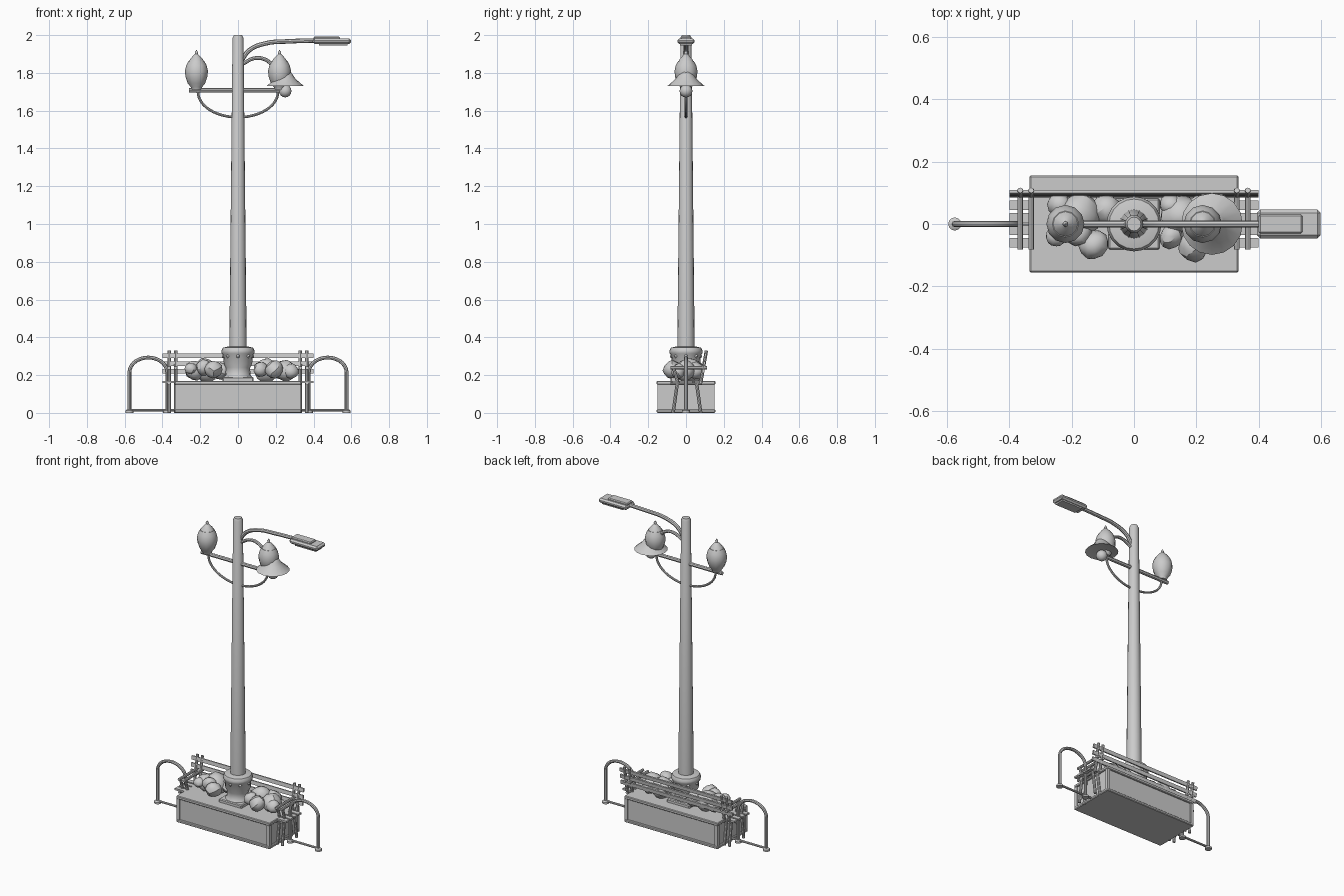
import bpy, math, random
from mathutils import Vector

if "Cube" in bpy.data.objects:
    bpy.data.objects.remove(bpy.data.objects["Cube"])

random.seed(4)


def finish(o, name, angle=40):
    o.name = name
    bpy.ops.object.select_all(action='DESELECT')
    o.select_set(True)
    bpy.context.view_layer.objects.active = o
    if angle:
        bpy.ops.object.shade_smooth_by_angle(angle=math.radians(angle))
    return o


def box(name, x, y, z, bevel=0.0):
    """Box from (min, max) ranges."""
    bpy.ops.mesh.primitive_cube_add(size=1)
    o = bpy.context.object
    o.location = [(r[0] + r[1]) / 2 for r in (x, y, z)]
    o.scale = [r[1] - r[0] for r in (x, y, z)]
    bpy.ops.object.transform_apply(location=False, rotation=False, scale=True)
    if bevel:
        m = o.modifiers.new("bevel", 'BEVEL')
        m.width, m.segments = bevel, 1
    o.name = name
    return o


def lathe(name, profile, at=(0, 0), n=16):
    """Solid of revolution from (radius, z) points."""
    verts, faces = [], []
    for r, z in profile:
        for i in range(n):
            a = math.tau * i / n
            verts.append((r * math.cos(a), r * math.sin(a), z))
    for k in range(len(profile) - 1):
        for i in range(n):
            j = (i + 1) % n
            faces.append((k * n + i, k * n + j, (k + 1) * n + j, (k + 1) * n + i))
    faces.append(tuple(reversed(range(n))))
    faces.append(tuple(range((len(profile) - 1) * n, len(profile) * n)))
    me = bpy.data.meshes.new(name)
    me.from_pydata(verts, [], faces)
    o = bpy.data.objects.new(name, me)
    o.location = (at[0], at[1], 0)
    bpy.context.collection.objects.link(o)
    return finish(o, name)


def tube(name, pts, r, smooth=False):
    """Round pipe along points."""
    cu = bpy.data.curves.new(name, 'CURVE')
    cu.dimensions = '3D'
    cu.bevel_depth, cu.bevel_resolution, cu.use_fill_caps = r, 2, True
    if smooth:
        s = cu.splines.new('BEZIER')
        s.bezier_points.add(len(pts) - 1)
        for b, p in zip(s.bezier_points, pts):
            b.co = p
            b.handle_left_type = b.handle_right_type = 'AUTO'
        s.resolution_u = 6
    else:
        s = cu.splines.new('POLY')
        s.points.add(len(pts) - 1)
        for b, p in zip(s.points, pts):
            b.co = (*p, 1)
    o = bpy.data.objects.new(name, cu)
    bpy.context.collection.objects.link(o)
    finish(o, name, 0)
    bpy.ops.object.convert(target='MESH')
    return finish(bpy.context.object, name)


# planter with rims and corner posts
box("planter_box", (-.325, .325), (-.145, .145), (.005, .16))
box("planter_bottom_rim", (-.335, .335), (-.155, .155), (0, .018), .004)
box("planter_top_rim", (-.335, .335), (-.155, .155), (.15, .17), .004)
for sx in (-1, 1):
    for sy in (-1, 1):
        cx, cy = sx * .322, sy * .142
        box("planter_corner_post", (cx - .01, cx + .01), (cy - .01, cy + .01), (.01, .16))

# lamp post
box("post_base_plate", (-.082, .082), (-.082, .082), (.165, .19), .005)
lathe("post_pedestal", [(.078, .185), (.066, .2), (.064, .24), (.075, .26), (.078, .305),
                        (.086, .315), (.088, .33), (.08, .345), (.05, .352)], n=20)
for i in range(8):
    a = math.tau * i / 8
    bpy.ops.mesh.primitive_uv_sphere_add(segments=8, ring_count=6, radius=.009,
                                         location=(.077 * math.cos(a), .077 * math.sin(a), .3))
    finish(bpy.context.object, "pedestal_bead")
lathe("post_shaft", [(.046, .34), (.029, 1.985), (.022, 2.0)], n=16)

# crossbar, hanging brace and twin lanterns
tube("lantern_crossbar", [(-.26, 0, 1.707), (.26, 0, 1.707)], .012)
tube("lantern_brace", [(-.212 * math.cos(t), 0, 1.70 - .135 * math.sin(t))
                       for t in [math.pi * i / 24 for i in range(25)]], .007)
for x in (-.22, .22):
    lathe("lantern_globe", [(.026, 1.71), (.03, 1.725), (.046, 1.745), (.058, 1.78), (.061, 1.81),
                            (.054, 1.84), (.042, 1.862)], (x, 0), 12)
    lathe("lantern_cap", [(.042, 1.858), (.032, 1.875), (.018, 1.89), (.008, 1.9), (.009, 1.907),
                          (.002, 1.92)], (x, 0), 12)

# bell lamp
tube("bell_lamp_arm", [(.02, 0, 1.845), (.09, 0, 1.878), (.15, 0, 1.868), (.2, 0, 1.82),
                       (.245, 0, 1.79)], .01, True)
lathe("bell_lamp_shade", [(.094, 1.732), (.099, 1.73), (.055, 1.768), (.04, 1.79),
                          (.025, 1.81), (.012, 1.815)], (.25, 0), 16)
bpy.ops.mesh.primitive_uv_sphere_add(segments=14, ring_count=8, radius=.034, location=(.25, 0, 1.704))
finish(bpy.context.object, "bell_lamp_bulb")

# road lamp
tube("road_lamp_arm", [(.015, 0, 1.86), (.06, 0, 1.92), (.15, 0, 1.957), (.27, 0, 1.967),
                       (.42, 0, 1.972)], .012, True)
box("road_lamp_head", (.395, .598), (-.046, .046), (1.953, 1.982), .01)
box("road_lamp_housing", (.40, .54), (-.03, .03), (1.975, 1.992), .005)
box("road_lamp_lens", (.43, .58), (-.032, .032), (1.944, 1.956))

# bench seat and leaning back slats
for y in (-.06, -.02, .02, .06):
    box("bench_seat_slat", (-.4, .4), (y - .015, y + .015), (.158, .17))
for y, z in ((.092, .22), (.097, .26), (.102, .303)):
    o = box("bench_back_slat", (-.4, .4), (y - .005, y + .005), (z - .012, z + .012))
    o.rotation_euler.x = math.radians(-8)

# bench end frames
for x in (-.365, -.33, .33, .365):
    tube("bench_front_leg", [(x, -.068, 0), (x, -.045, .165), (x, -.065, .236)], .009)
    tube("bench_back_leg", [(x, .078, 0), (x, .055, .165)], .009)
    tube("bench_back_upright", [(x, .078, .16), (x, .108, .33)], .009)
    tube("bench_armrest", [(x, -.082, .238), (x, .112, .238)], .009)
    tube("bench_seat_rail", [(x, -.082, .155), (x, .085, .155)], .008)

# side hoops with ground bars
for s in (-1, 1):
    c = s * .475
    arch = [(c + s * .1 * math.cos(t), 0, .215 + .078 * math.sin(t))
            for t in [math.pi * i / 14 for i in range(15)]]
    tube("side_hoop", [(c + s * .1, 0, .005)] + arch + [(c - s * .1, 0, .005)], .01)
    tube("hoop_ground_bar", [(s * .575, 0, .014), (s * .33, 0, .014)], .007)
    for x in (c - s * .1, c + s * .1):
        lathe("hoop_foot", [(.021, 0), (.021, .012), (.012, .018)], (x, 0), 12)

# rounded low-poly bushes: x, y, z, radius
bushes = [(-.17, .03, .225, .07), (-.13, -.065, .23, .05), (-.23, 0, .225, .055), (-.25, -.04, .235, .033),
          (-.09, .045, .22, .05), (-.18, -.03, .24, .045), (-.24, .06, .22, .04),
          (.15, .03, .225, .068), (.19, -.075, .23, .05), (.25, -.01, .225, .06), (.12, -.04, .23, .042),
          (.22, .05, .225, .05), (.28, -.04, .22, .042), (.12, .06, .23, .04)]
for x, y, z, r in bushes:
    bpy.ops.mesh.primitive_ico_sphere_add(subdivisions=2, radius=r, location=(x, y, z))
    o = bpy.context.object
    o.scale.z = .9
    o.rotation_euler = [random.uniform(0, 3) for _ in range(3)]
    for v in o.data.vertices:
        v.co *= random.uniform(.93, 1.04)
    finish(o, "bush", 30)
